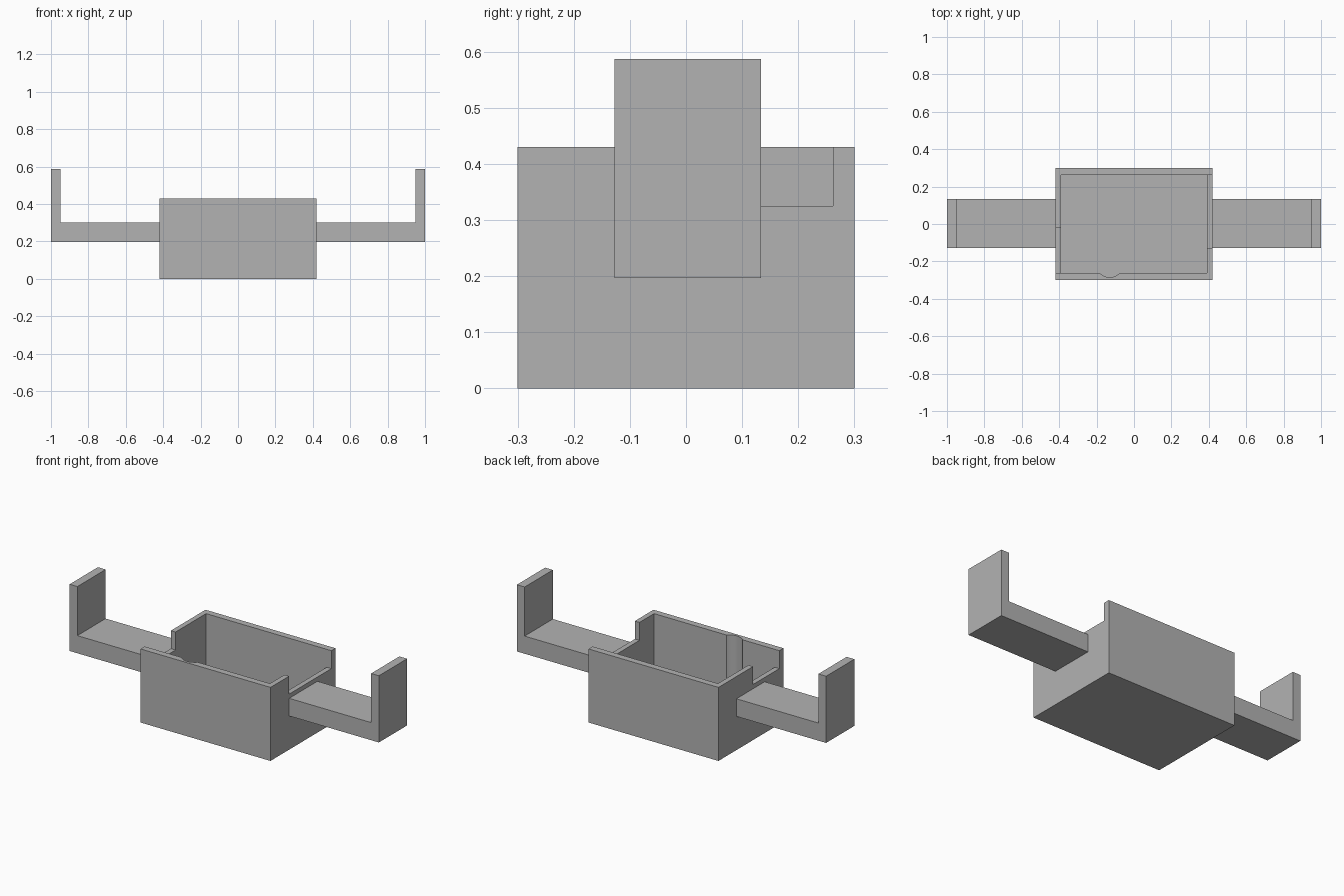
import bpy
import bmesh
from mathutils import Vector

if "Cube" in bpy.data.objects:
    bpy.data.objects.remove(bpy.data.objects["Cube"], do_unlink=True)

# One plain grey for everything
grey = bpy.data.materials.new("plain_grey")
grey.use_nodes = True
colour = (0.45, 0.45, 0.45, 1)
grey.diffuse_color = colour
grey.node_tree.nodes["Principled BSDF"].inputs["Base Color"].default_value = colour


def add_object(name, bm):
    bmesh.ops.recalc_face_normals(bm, faces=bm.faces)
    mesh = bpy.data.meshes.new(name)
    bm.to_mesh(mesh)
    bm.free()
    mesh.materials.append(grey)
    obj = bpy.data.objects.new(name, mesh)
    bpy.context.collection.objects.link(obj)
    return obj


def box(name, low, high):
    low, high = Vector(low), Vector(high)
    bm = bmesh.new()
    bmesh.ops.create_cube(bm, size=1)
    for v in bm.verts:
        v.co = (low + high) / 2 + v.co * (high - low)
    return add_object(name, bm)


def cylinder(name, centre, radius, bottom, top):
    bm = bmesh.new()
    bmesh.ops.create_cone(bm, cap_ends=True, segments=64, radius1=radius,
                          radius2=radius, depth=top - bottom)
    bmesh.ops.translate(bm, verts=bm.verts, vec=(*centre, (top + bottom) / 2))
    return add_object(name, bm)


def extrude_profile(name, points, y0, y1):
    bm = bmesh.new()
    face = bm.faces.new([bm.verts.new((x, y0, z)) for x, z in points])
    grown = bmesh.ops.extrude_face_region(bm, geom=[face])["geom"]
    verts = [g for g in grown if isinstance(g, bmesh.types.BMVert)]
    bmesh.ops.translate(bm, verts=verts, vec=(0, y1 - y0, 0))
    return add_object(name, bm)


def cut(target, cutter):
    cutter.hide_render = True
    mod = target.modifiers.new("cut", "BOOLEAN")
    mod.operation = "DIFFERENCE"
    mod.solver = "EXACT"
    mod.object = cutter
    bpy.context.view_layer.objects.active = target
    bpy.ops.object.modifier_apply(modifier=mod.name)
    bpy.data.objects.remove(cutter, do_unlink=True)


# Open tray with a cavity, an offset notch in each end wall, and a round groove
floor, rim, notch = 0.03, 0.43, 0.325
inner_x, inner_y = 0.39, 0.262
tray = box("tray", (-0.42, -0.3, 0), (0.42, 0.3, rim))
cut(tray, box("cavity", (-inner_x, -inner_y, floor), (inner_x, inner_y, 0.6)))
cut(tray, box("right_notch", (0.3, -0.127, notch), (0.5, inner_y, 0.6)))
cut(tray, box("left_notch", (-0.5, -inner_y, notch), (-0.3, -0.02, 0.6)))
cut(tray, cylinder("groove", (-0.13, -0.2125), 0.0725, floor, 0.6))

# L-shaped arms with upright end plates
for side, name in ((1, "left_arm"), (-1, "right_arm")):
    profile = [(0.42, 0.197), (1, 0.197), (1, 0.587), (0.95, 0.587),
               (0.95, 0.3), (0.42, 0.3)]
    extrude_profile(name, [(side * x, z) for x, z in profile], -0.127, 0.134)

# Smooth the groove while keeping all corners sharp
bpy.ops.object.select_all(action="DESELECT")
tray.select_set(True)
bpy.context.view_layer.objects.active = tray
bpy.ops.object.shade_smooth_by_angle()
